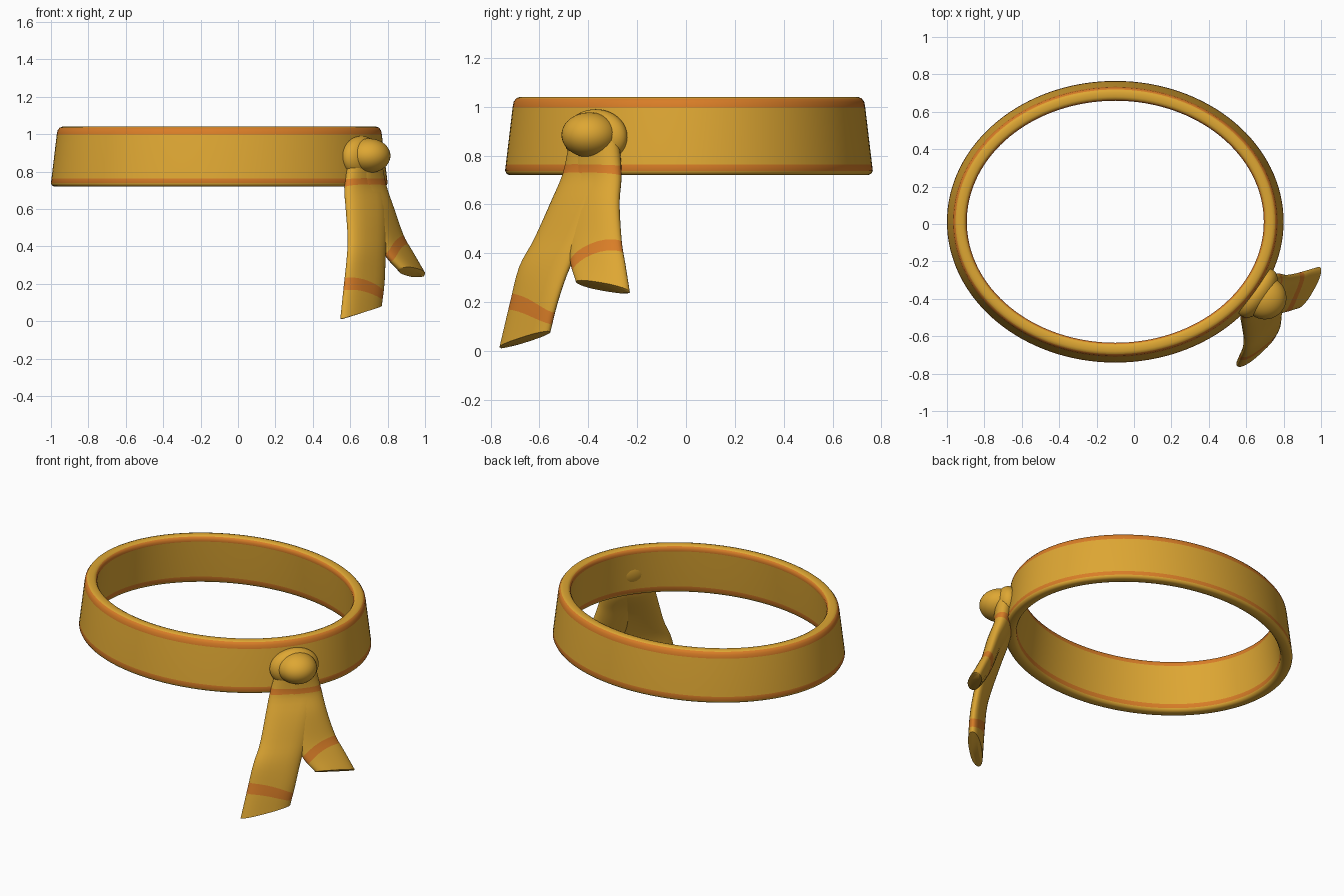
import bpy, math
from mathutils import Vector

if "Cube" in bpy.data.objects:
    bpy.data.objects.remove(bpy.data.objects["Cube"])


def material(name, rgb):
    m = bpy.data.materials.new(name)
    m.diffuse_color = (*rgb, 1)
    m.use_nodes = True
    m.node_tree.nodes["Principled BSDF"].inputs["Base Color"].default_value = m.diffuse_color
    return m


MATS = [material("gold cloth", (0.73, 0.385, 0.033)),
        material("orange trim", (0.69, 0.205, 0.02))]


def make(name, verts, faces, colours):
    me = bpy.data.meshes.new(name)
    me.from_pydata(verts, [], faces)
    for m in MATS:
        me.materials.append(m)
    for p, c in zip(me.polygons, colours):
        p.material_index = c
    ob = bpy.data.objects.new(name, me)
    bpy.context.collection.objects.link(ob)
    bpy.ops.object.select_all(action='DESELECT')
    ob.select_set(True)
    bpy.context.view_layer.objects.active = ob
    bpy.ops.object.mode_set(mode='EDIT')
    bpy.ops.mesh.select_all(action='SELECT')
    bpy.ops.mesh.normals_make_consistent(inside=False)
    bpy.ops.object.mode_set(mode='OBJECT')
    bpy.ops.object.shade_smooth_by_angle(angle=math.radians(50))
    return ob


# Band: (offset from widest ellipse, height, colour of the strip up to the next point)
PROFILE = [(-.018, .72, 0), (-.006, .726, 0), (0, .738, 1), (-.003, .764, 0),
           (-.031, .998, 1), (-.035, 1.02, 1), (-.046, 1.035, 0), (-.06, 1.04, 0),
           (-.085, 1.04, 0), (-.098, 1.034, 1), (-.106, 1.02, 1), (-.105, 1.004, 0),
           (-.074, .764, 1), (-.071, .738, 0), (-.064, .726, 0), (-.05, .72, 0)]
SEG, N = 128, len(PROFILE)
verts, faces, cols = [], [], []
for i in range(SEG):
    a = 2 * math.pi * i / SEG
    for off, z, _ in PROFILE:
        verts.append((-.1 + (.9 + off) * math.cos(a), .012 + (.753 + off) * math.sin(a), z))
    for j in range(N):
        k, i2 = (j + 1) % N, (i + 1) % SEG
        faces.append((i * N + j, i2 * N + j, i2 * N + k, i * N + k))
        cols.append(PROFILE[j][2])
make("head_band", verts, faces, cols)


def spline(pts, t):
    """Smooth curve through the points, one unit of t per point."""
    t = max(0, min(t, len(pts) - 1))
    i = min(int(t), len(pts) - 2)
    f = t - i
    p1, p2 = pts[i], pts[i + 1]
    p0 = pts[i - 1] if i else p1 * 2 - p2
    p3 = pts[i + 2] if i + 2 < len(pts) else p2 * 2 - p1
    return .5 * (2 * p1 + (p2 - p0) * f + (2 * p0 - 5 * p1 + 4 * p2 - p3) * f * f
                 + (3 * p1 - p0 - 3 * p2 + p3) * f ** 3)


def tail(name, rows, stripe, shift, side):
    """Flattened cloth tail between a left and a right edge, with an arched stripe."""
    left = [Vector(r[:3]) for r in rows]
    right = [Vector(r[3:]) for r in rows]
    end = len(rows) - 1
    s0, s1 = stripe
    stops = [0, .35, .71, 1.0]
    for a, b, n in ((1, s0, 14), (s0, s1, 4), (s1, end, 7)):
        stops += [a + (b - a) * (k + 1) / n for k in range(n)]
    stops.append(end)
    M = 28
    verts, faces, cols = [], [], []
    for r, s in enumerate(stops):
        w = 1 if s0 <= s <= s1 else ((s - s0 + 1.2) / 1.2 if s < s0 else (end - s) / (end - s1))
        w = max(0, w)
        half = .055 - .017 * min(1, s / 3)
        tip = r == len(stops) - 1
        for k in range(M):
            a = 2 * math.pi * k / M
            u = math.copysign(abs(math.cos(a)) ** .8, math.cos(a))
            t = s + shift * w * ((1 + side * u) / 2) ** 2
            L, R = spline(left, t), spline(right, t)
            down = spline(left, t + .05) + spline(right, t + .05) \
                - spline(left, t - .05) - spline(right, t - .05)
            n = (R - L).cross(down).normalized()
            h = half * (.55 if tip else 1)
            p = (L + R) / 2 + (R - L) / 2 * u * (.97 if tip else 1)
            verts.append(p + n * h * math.sin(a))
        if r:
            mid = (s + stops[r - 1]) / 2
            c = int(s0 < mid < s1 or .71 < mid < 1.0)
            for k in range(M):
                q = (k + 1) % M
                b, d = (r - 1) * M, r * M
                faces.append((b + k, b + q, d + q, d + k))
                cols.append(c)
    # pull the row before the tip back a little for a rounded hem
    for k in range(M):
        i = (len(stops) - 2) * M + k
        verts[i] = verts[i].lerp(verts[i - M], .15)
    faces += [tuple(range(M)), tuple(range(len(verts) - M, len(verts)))]
    make(name, verts, faces, cols + [0, 0])


tail("long_tail", [(.60, -.47, .86, .74, -.28, .86), (.575, -.50, .72, .78, -.28, .72),
                   (.58, -.55, .60, .79, -.36, .60), (.59, -.62, .45, .79, -.43, .45),
                   (.585, -.68, .34, .785, -.485, .33), (.57, -.715, .20, .78, -.53, .20),
                   (.55, -.76, .01, .765, -.56, .08)], (4.8, 5.2), .55, 1)
tail("short_tail", [(.64, -.44, .86, .75, -.28, .86), (.62, -.46, .72, .785, -.27, .72),
                    (.68, -.48, .60, .825, -.275, .60), (.74, -.48, .45, .88, -.265, .45),
                    (.80, -.47, .35, .93, -.25, .36), (.87, -.45, .28, .995, -.23, .24)],
     (3.0, 3.5), .85, -1)


# Knot: a wide wrap hugging the band and a round bulge on it
def blob(name, loc, radii):
    bpy.ops.mesh.primitive_uv_sphere_add(segments=40, ring_count=24, radius=1, location=loc)
    ob = bpy.context.object
    ob.name = name
    ob.scale = radii
    ob.rotation_euler.z = math.radians(-35)
    ob.data.materials.append(MATS[0])
    bpy.ops.object.shade_smooth()


blob("knot_wrap", (.66, -.37, .875), (.08, .15, .115))
blob("knot_bulge", (.70, -.395, .885), (.115, .115, .092))
